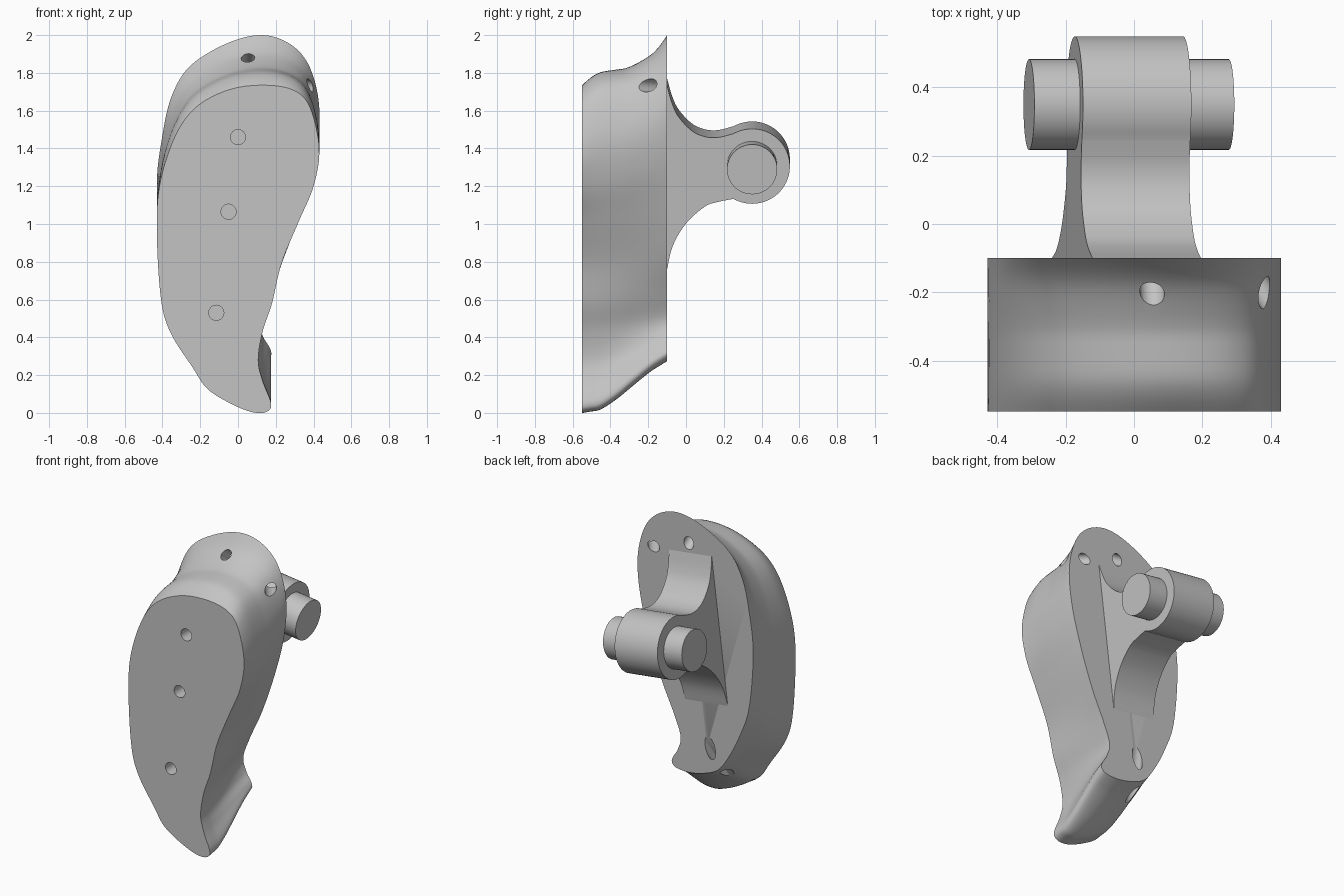
import bpy
import bmesh
from math import radians, cos, sin, pi
from mathutils import Vector, Matrix

default_cube = bpy.data.objects.get("Cube")
if default_cube:
    bpy.data.objects.remove(default_cube, do_unlink=True)

FRONT, BACK = -0.55, -0.10      # depth of the two flat faces of the shell

grey = bpy.data.materials.new("light_grey")
grey.use_nodes = True
grey.diffuse_color = (0.55, 0.55, 0.55, 1)
grey.node_tree.nodes["Principled BSDF"].inputs["Base Color"].default_value = grey.diffuse_color


def spline(points, steps, closed):
    """Catmull-Rom curve through points of any dimension."""
    points = [Vector(p) for p in points]
    count = len(points)

    def pick(i):
        return points[i % count] if closed else points[max(0, min(count - 1, i))]

    curve = []
    for i in range(count if closed else count - 1):
        a, b, c, d = (pick(i + k) for k in (-1, 0, 1, 2))
        for s in range(steps):
            t = s / steps
            curve.append(b + (c - a) * (t / 2)
                         + (a * 2 - b * 5 + c * 4 - d) * (t * t / 2)
                         + (b * 3 - a - c * 3 + d) * (t ** 3 / 2))
    return curve if closed else curve + [points[-1]]


def loft(name, rings):
    """Closed solid skinned through rings of equal length."""
    bm = bmesh.new()
    loops = [[bm.verts.new(p) for p in ring] for ring in rings]
    size = len(loops[0])
    for low, high in zip(loops, loops[1:]):
        for i in range(size):
            j = (i + 1) % size
            bm.faces.new((low[i], low[j], high[j], high[i]))
    bm.faces.new(loops[0])
    bm.faces.new(loops[-1])
    bmesh.ops.recalc_face_normals(bm, faces=bm.faces)
    mesh = bpy.data.meshes.new(name)
    bm.to_mesh(mesh)
    bm.free()
    mesh.materials.append(grey)
    obj = bpy.data.objects.new(name, mesh)
    bpy.context.collection.objects.link(obj)
    return obj


def rod(name, start, end, radius, sides=48):
    """Cylinder between two points."""
    start, end = Vector(start), Vector(end)
    turn = (end - start).to_track_quat("Z", "Y")
    circle = [turn @ Vector((cos(2 * pi * i / sides), sin(2 * pi * i / sides), 0)) * radius
              for i in range(sides)]
    return loft(name, [[c + p for p in circle] for c in (start, end)])


def select(obj):
    bpy.ops.object.select_all(action="DESELECT")
    obj.select_set(True)
    bpy.context.view_layer.objects.active = obj


def smooth(obj, angle=35):
    select(obj)
    bpy.ops.object.shade_smooth_by_angle(angle=radians(angle))


def drill(obj, cutter):
    cutter.hide_render = True
    mod = obj.modifiers.new("hole", "BOOLEAN")
    mod.operation, mod.solver, mod.object = "DIFFERENCE", "EXACT", cutter
    select(obj)
    bpy.ops.object.modifier_apply(modifier=mod.name)
    bpy.data.objects.remove(cutter, do_unlink=True)


# Shell: matching front and back outlines (front x, front z, back x, back z)
outline = [
    (.13, 1.735, .13, 2), (.29, 1.71, .28, 1.95), (.38, 1.62, .38, 1.83),
    (.43, 1.4, .43, 1.62), (.4, 1.2, .41, 1.37), (.32, 1.01, .34, 1.1),
    (.23, .79, .25, .84), (.18, .58, .16, .64), (.13, .43, .11, .5),
    (.107, .28, .13, .41), (.13, .17, .165, .35), (.175, .05, .175, .31),
    (.15, .005, .14, .28), (.07, .005, .04, .275), (-.05, .055, -.07, .3),
    (-.165, .13, -.17, .35), (-.24, .24, -.25, .46), (-.36, .43, -.33, .62),
    (-.41, .62, -.4, .83), (-.43, .99, -.43, 1.2), (-.41, 1.23, -.4, 1.47),
    (-.33, 1.47, -.35, 1.68), (-.22, 1.62, -.25, 1.84), (-.05, 1.71, -.05, 1.96),
]
# Blend from front to back: (depth, blend at the top, blend at the bottom)
blend = [(0, 0, 0), (.1, .15, .03), (.22, .26, .07), (.4, .31, .26),
         (.55, .36, .46), (.78, .57, .77), (.9, .76, .9), (1, 1, 1)]

border = spline(outline, 6, True)
rings = []
for depth, top, bottom in spline(blend, 3, False):
    ring = []
    for fx, fz, bx, bz in border:
        height = max(0, min(1, fz / 1.735))
        weight = height * height * (3 - 2 * height)
        mix = bottom + (top - bottom) * weight
        ring.append((fx + (bx - fx) * mix, FRONT + (BACK - FRONT) * depth,
                     fz + (bz - fz) * mix))
    rings.append(ring)
shell = loft("shell", rings)

# Blind holes in the front face
for x, z in ((0, 1.46), (-.05, 1.065), (-.115, .53)):
    drill(shell, rod("hole_cutter", (x, FRONT - .1, z), (x, FRONT + .2, z), .04, 32))

# Slanted holes from the rim through to the back face
for rim, back in (((.053, -.205, 1.88), (.05, BACK, 1.815)),
                  ((.39, -.21, 1.735), (.31, BACK, 1.725)),
                  ((-.157, -.2, .3), (-.11, BACK, .48))):
    rim, back = Vector(rim), Vector(back)
    reach = (back - rim).normalized() * .12
    drill(shell, rod("hole_cutter", rim - reach, back + reach, .036, 32))
smooth(shell)

# Arm and pins share a frame tilted about y
hub = Vector((-.015, .35, 1.325))
frame = Matrix.Translation(hub) @ Matrix.Rotation(radians(7), 4, "Y")

# Arm: flared root running into a round head, as y and z from the hub
upper = spline([(-.45, .43), (-.425, .34), (-.39, .265), (-.32, .19), (-.25, .158),
                (-.18, .154), (-.1, .174)], 6, False)
lower = spline([(-.1, -.174), (-.18, -.19), (-.25, -.215), (-.35, -.305),
                (-.42, -.425), (-.45, -.55)], 6, False)
head = [Vector((.2 * cos(radians(a)), .2 * sin(radians(a)))) for a in range(114, -115, -6)]
root = [Vector((-.5, -.55)), Vector((-.5, .43))]
profile = upper + head + lower + root
arm = loft("arm", [[frame @ Vector((x, p.x, p.y)) for p in profile] for x in (-.16, .16)])
smooth(arm)

# Pins on both sides of the head
for side, name in ((-1, "right_pin"), (1, "left_pin")):
    pin = rod(name, frame @ Vector((side * .14, 0, 0)), frame @ Vector((side * .295, 0, 0)), .133)
    smooth(pin)
